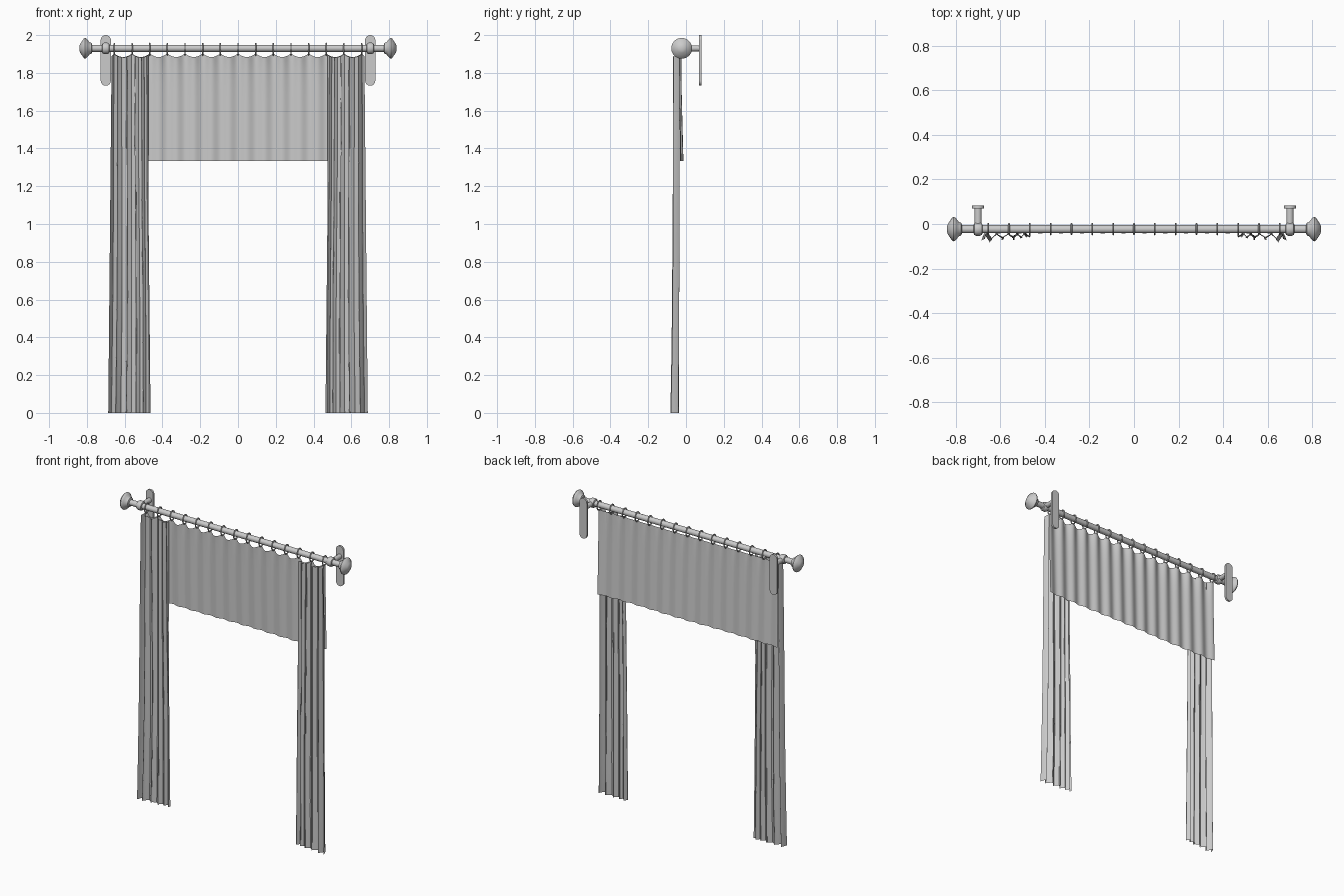
import bpy, bmesh
from math import sin, cos, pi

old = bpy.data.objects.get("Cube")
if old:
    bpy.data.objects.remove(old, do_unlink=True)

GREY = (0.6, 0.6, 0.6, 1)
mat = bpy.data.materials.new("plain_grey")
mat.use_nodes = True
mat.diffuse_color = GREY
bsdf = next(n for n in mat.node_tree.nodes if n.type == 'BSDF_PRINCIPLED')
bsdf.inputs["Base Color"].default_value = GREY

ROD_Y, ROD_Z, ROD_R = -0.023, 1.93, 0.0185
RINGS, PITCH = 15, 0.0935
HALF = PITCH * (RINGS - 1) / 2


def finish(ob, name, angle=40):
    """Name, colour and smooth one object."""
    ob.name = ob.data.name = name
    ob.data.materials.clear()
    ob.data.materials.append(mat)
    bpy.ops.object.select_all(action='DESELECT')
    ob.select_set(True)
    bpy.context.view_layer.objects.active = ob
    bpy.ops.object.shade_smooth_by_angle(angle=angle * pi / 180)
    return ob


def from_bmesh(bm, name, angle=40):
    me = bpy.data.meshes.new(name)
    bm.to_mesh(me)
    bm.free()
    ob = bpy.data.objects.new(name, me)
    bpy.context.collection.objects.link(ob)
    return finish(ob, name, angle)


def lathe(name, profile, sides=32):
    """Turn (x, radius) points round the rod axis."""
    bm = bmesh.new()
    loops = []
    for x, r in profile:
        loops.append([bm.verts.new((x, ROD_Y + r * cos(2 * pi * i / sides),
                                    ROD_Z + r * sin(2 * pi * i / sides)))
                      for i in range(sides)])
    for a, b in zip(loops, loops[1:]):
        for i in range(sides):
            j = (i + 1) % sides
            bm.faces.new((a[i], a[j], b[j], b[i]))
    bm.faces.new(loops[0])
    bm.faces.new(loops[-1])
    bmesh.ops.recalc_face_normals(bm, faces=bm.faces)
    return from_bmesh(bm, name)


def cloth(name, nu, nv, shape):
    """Sheet whose point at (u, v) is shape(u, v); v runs from hem to top."""
    bm = bmesh.new()
    rows = [[bm.verts.new(shape(i / nu, j / nv)) for i in range(nu + 1)]
            for j in range(nv + 1)]
    for a, b in zip(rows, rows[1:]):
        for i in range(nu):
            bm.faces.new((a[i], a[i + 1], b[i + 1], b[i]))
    return from_bmesh(bm, name, 75)


def sag(x):
    """0 at each ring, 1 halfway between rings."""
    return abs(sin(pi * (x + HALF) / PITCH)) ** 0.8


# Rod
lathe("curtain_rod", [(-0.78, ROD_R), (0.78, ROD_R)])

# Finials, collars and wall brackets on both ends
FINIAL = [(0.772, 0.019), (0.776, 0.029), (0.786, 0.032), (0.797, 0.046),
          (0.804, 0.053), (0.81, 0.055), (0.816, 0.052), (0.828, 0.034),
          (0.835, 0.024), (0.839, 0.014), (0.84, 0.003)]
COLLAR = [(-0.02, 0.019), (-0.017, 0.026), (-0.009, 0.03), (0.009, 0.03),
          (0.017, 0.026), (0.02, 0.019)]
for side, s in (("left", 1), ("right", -1)):
    lathe(side + "_finial", [(s * x, r) for x, r in FINIAL])
    lathe(side + "_collar", [(s * 0.7 + x, r) for x, r in COLLAR])

    bpy.ops.mesh.primitive_cylinder_add(
        vertices=24, radius=0.016, depth=0.09,
        location=(s * 0.7, 0.028, ROD_Z), rotation=(pi / 2, 0, 0))
    finish(bpy.context.object, side + "_bracket_arm")

    # Wall plate with round ends
    bm = bmesh.new()
    n, r = 12, 0.027
    rim = []
    for zc, start in ((2.0 - r, 0), (1.732 + r, pi)):
        for i in range(n + 1):
            a = start + pi * i / n
            rim.append(bm.verts.new((s * 0.7 + r * cos(a), 0.069, zc + r * sin(a))))
    face = bm.faces.new(rim)
    ext = bmesh.ops.extrude_face_region(bm, geom=[face])
    bmesh.ops.translate(bm, vec=(0, 0.013, 0),
                        verts=[g for g in ext["geom"] if isinstance(g, bmesh.types.BMVert)])
    bmesh.ops.recalc_face_normals(bm, faces=bm.faces)
    from_bmesh(bm, side + "_wall_plate")

# Rings
for k in range(RINGS):
    bpy.ops.mesh.primitive_torus_add(
        major_segments=28, minor_segments=8, major_radius=0.024, minor_radius=0.0038,
        location=(-HALF + k * PITCH, ROD_Y, 1.925), rotation=(0, pi / 2, 0))
    ring = bpy.context.object
    ring.scale.x = 1.25
    finish(ring, "ring_%d" % (k + 1))


# Valance, gathered at the rings and looser at the hem
def valance(u, v):
    x = (2 * u - 1) * (HALF + 0.008)
    wave = cos(2 * pi * (x + HALF) / PITCH)
    drift = 0.003 * sin(9 * x + 1) * (1 - v)
    y = -0.022 - 0.012 * v + wave * (0.0055 + 0.004 * v ** 6) + drift
    z = 1.334 + v * (1.904 - 1.334) - 0.02 * sag(x) * v ** 8
    return x, y, z


cloth("valance", 240, 28, valance)


# Side curtains, with deep folds that open towards the floor
def drape(s):
    def shape(u, v):
        t = u if s > 0 else 1 - u          # 0 at the inner edge
        inner = 0.463 + 0.012 * min(1, v * 1.6)
        outer = 0.687 - 0.018 * v
        phase = 2 * pi * (5.5 * t + 0.35 * sin(5 * t) + 0.08 * sin(4 * v))
        depth = (0.009 + 0.009 * t) * (1 + 0.25 * (1 - v) ** 4)
        x = inner + (outer - inner) * t
        x += 0.009 * sin(2 * phase) * sin(pi * t)
        y = -0.05 - 0.004 * t - depth * sin(phase) - 0.008 * t * (1 - v) ** 5
        y += 0.003 * sin(13 * t + 3 * v)
        z = v * (1.9 - 0.018 * sag(x) * v ** 20)
        return s * x, y, z
    return shape


for side, s in (("left", 1), ("right", -1)):
    cloth(side + "_curtain", 110, 40, drape(s))
